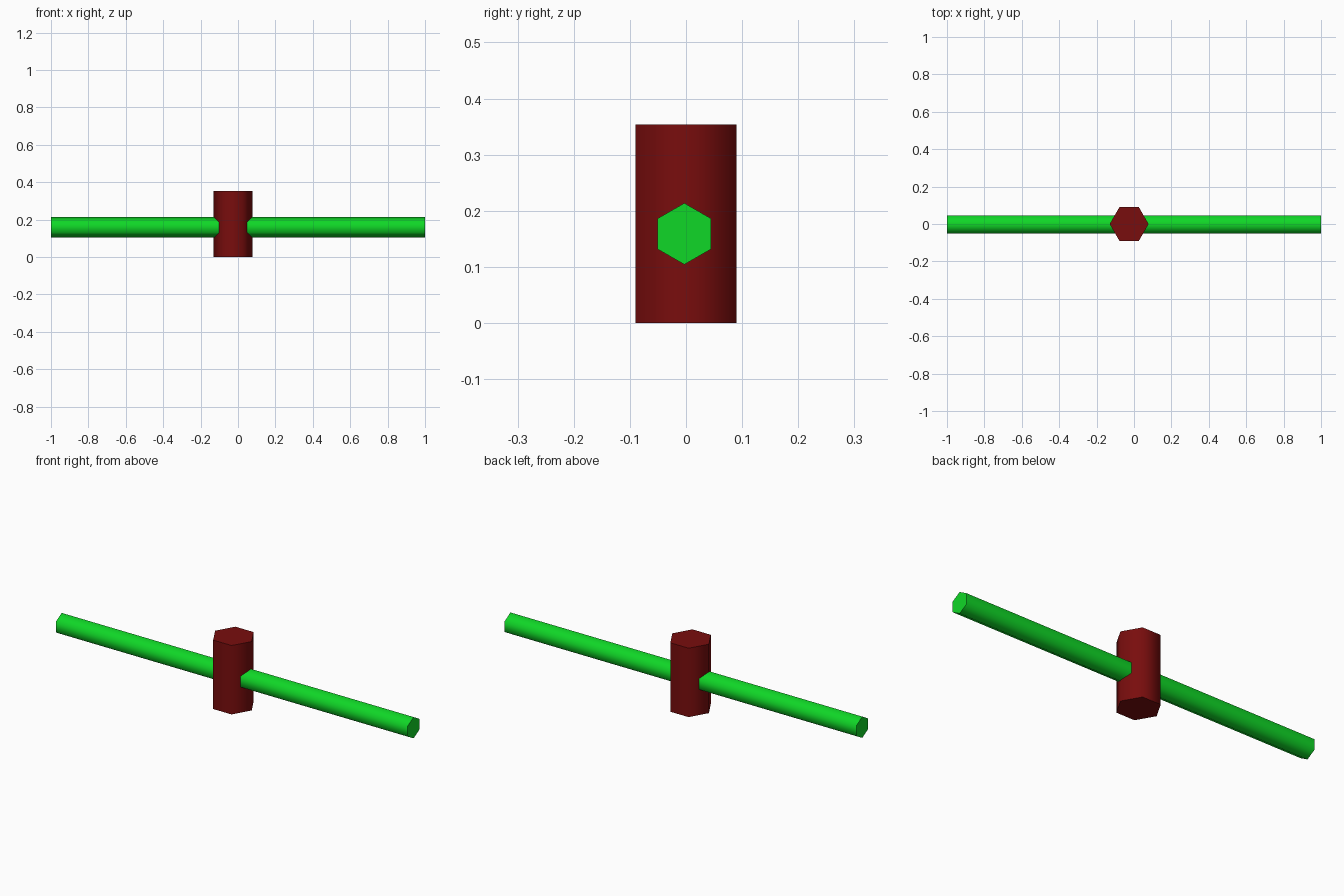
import bpy
from math import radians
from mathutils import Matrix

if "Cube" in bpy.data.objects:
    bpy.data.objects.remove(bpy.data.objects["Cube"])


def hex_bar(name, radius, length, center, color, along_x=False):
    bpy.ops.mesh.primitive_cylinder_add(vertices=6, radius=radius, depth=length)
    ob = bpy.context.object
    ob.name = name
    # Put hexagon corners on the x axis, then lay the bar down if needed
    turn = Matrix.Rotation(radians(30), 4, 'Z')
    if along_x:
        turn = Matrix.Rotation(radians(90), 4, 'Y') @ turn
    ob.data.transform(turn)
    ob.location = center
    # Smooth sides, sharp end caps
    bpy.ops.object.shade_smooth_by_angle(angle=radians(65))
    mat = bpy.data.materials.new(name + "_color")
    mat.diffuse_color = color
    mat.use_nodes = True
    mat.node_tree.nodes["Principled BSDF"].inputs["Base Color"].default_value = mat.diffuse_color
    ob.data.materials.append(mat)
    return ob


# Upright hub
hex_bar("hub", 0.104, 0.354, (-0.026, 0, 0.177), (0.19, 0.004, 0.004, 1))

# Long rod passing through the hub
hex_bar("rod", 0.0547, 2.0, (0, -0.003, 0.159), (0.005, 0.68, 0.02, 1), along_x=True)
